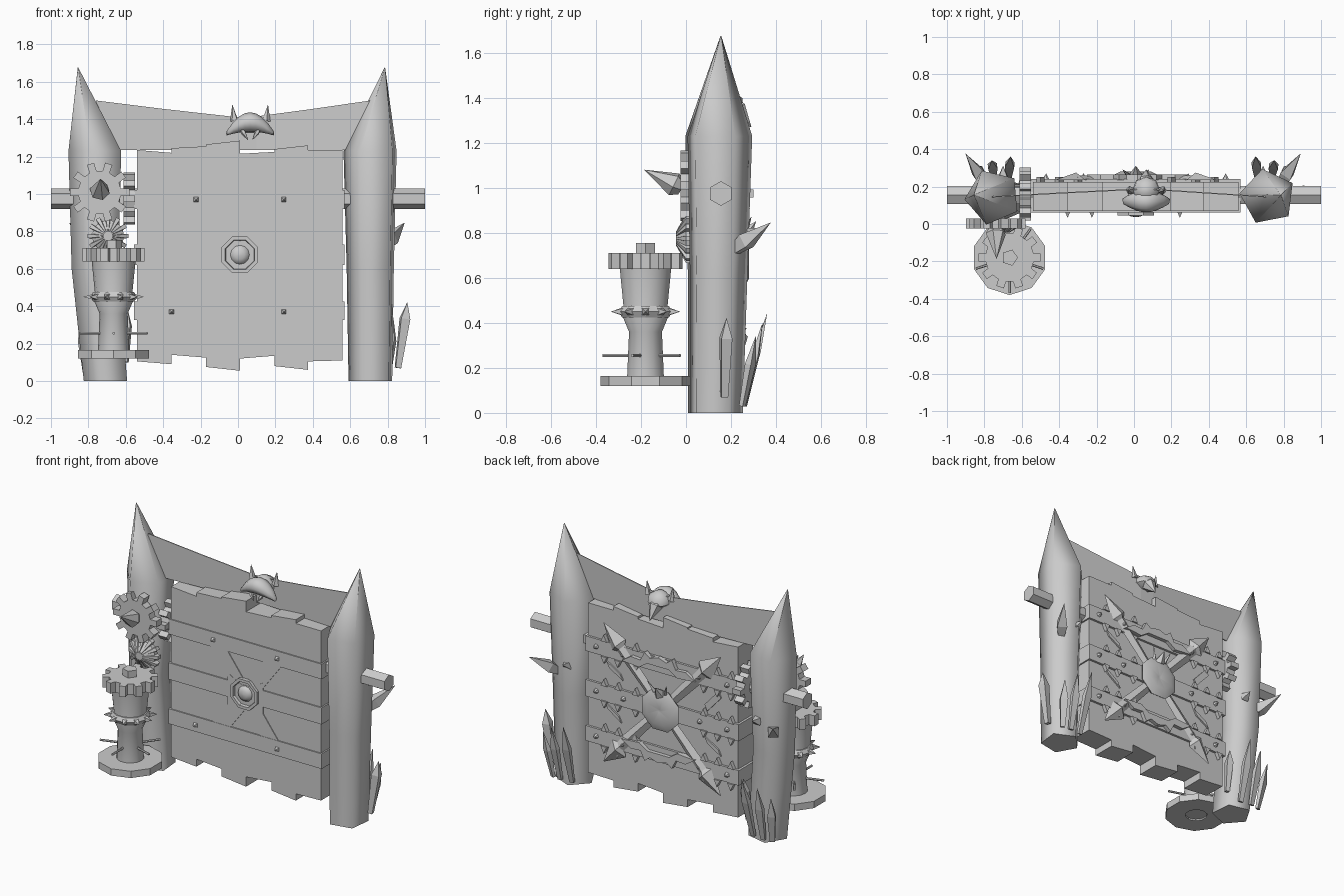
import bpy, bmesh, math
from math import sin, cos, pi, radians
from mathutils import Vector

old = bpy.data.objects.get("Cube")
if old:
    bpy.data.objects.remove(old)

grey = bpy.data.materials.new("plain_grey")
grey.use_nodes = True
grey.diffuse_color = (0.6, 0.6, 0.6, 1)
grey.node_tree.nodes["Principled BSDF"].inputs["Base Color"].default_value = (0.6, 0.6, 0.6, 1)


def finish(name, bm, smooth=None):
    bmesh.ops.recalc_face_normals(bm, faces=bm.faces)
    me = bpy.data.meshes.new(name)
    bm.to_mesh(me)
    bm.free()
    ob = bpy.data.objects.new(name, me)
    bpy.context.collection.objects.link(ob)
    me.materials.append(grey)
    if smooth:
        bpy.ops.object.select_all(action='DESELECT')
        ob.select_set(True)
        bpy.context.view_layer.objects.active = ob
        bpy.ops.object.shade_smooth_by_angle(angle=radians(smooth))
    return ob


def loft(name, rings, smooth=None, closed=False):
    """Skin a list of equal-length rings of points."""
    bm = bmesh.new()
    vs = [[bm.verts.new(p) for p in r] for r in rings]
    n = len(vs[0])
    pairs = list(zip(vs, vs[1:])) + ([(vs[-1], vs[0])] if closed else [])
    for a, b in pairs:
        for i in range(n):
            bm.faces.new((a[i], a[(i + 1) % n], b[(i + 1) % n], b[i]))
    if not closed:
        bm.faces.new(vs[0])
        bm.faces.new(vs[-1])
    return finish(name, bm, smooth)


def plate(name, outline, lo, hi, axis='y'):
    """Extrude a 2D outline along an axis."""
    put = {'y': lambda p, d: (p[0], d, p[1]), 'x': lambda p, d: (d, p[0], p[1]),
           'z': lambda p, d: (p[0], p[1], d)}[axis]
    return loft(name, [[put(p, d) for p in outline] for d in (lo, hi)])


def box(name, x0, x1, y0, y1, z0, z1):
    return plate(name, [(x0, z0), (x1, z0), (x1, z1), (x0, z1)], y0, y1)


def ring(cx, cy, r, n, turn=0.0):
    return [(cx + r * cos(turn + 2 * pi * i / n), cy + r * sin(turn + 2 * pi * i / n)) for i in range(n)]


def turned(name, cx, cy, profile, n, turn=0.0, smooth=None, closed=False):
    return loft(name, [[(x, y, z) for x, y in ring(cx, cy, r, n, turn)] for r, z in profile], smooth, closed)


def spike(name, base, tip, r, sides=4, belly=0.0, flat=1.0):
    """Pointed spike; belly is where along its length it is widest."""
    a, b = Vector(base), Vector(tip)
    q = (b - a).to_track_quat('Z', 'Y')
    rows = [(0, r)] if not belly else [(0, r * 0.6), (belly, r)]
    rows.append((1, 0.001))
    return loft(name, [[a + (b - a) * t + q @ Vector((x, y * flat, 0))
                        for x, y in ring(0, 0, s, sides, pi / 4)] for t, s in rows])


def gear_outline(cx, cy, r_in, r_out, teeth):
    pts = []
    for i in range(teeth):
        for f, r in ((-.27, r_in), (-.2, r_out), (.2, r_out), (.27, r_in)):
            a = 2 * pi * (i + f) / teeth
            pts.append((cx + r * cos(a), cy + r * sin(a)))
    return pts


# Sharpened five-sided posts
for side, cx, tipx, turn in (("left", 0.715, 0.785, 173), ("right", -0.755, -0.855, 185)):
    rows = [(0.0, .715 if cx > 0 else -.7, .13, .125), (.6, cx, .14, .135), (1.23, cx, .145, .152),
            (1.675, tipx, .155, .002)]
    loft(side + "_post", [[(x, y, z) for x, y in ring(px, py, r, 5, radians(turn))]
                          for z, px, py, r in rows], 80)

# Beam running through both posts
plate("cross_beam", ring(.155, .975, .055, 6, pi / 6), -1, 1, 'x')

# Uneven upright boards: left edge, right edge, bottom pair, top pair
boards = [(-.54, -.355, .105, .09, 1.235, 1.22), (-.355, -.17, .14, .125, 1.245, 1.255),
          (-.17, .01, .075, .055, 1.265, 1.285), (.01, .195, .12, .135, 1.215, 1.225),
          (.195, .375, .08, .06, 1.24, 1.26), (.375, .56, .105, .11, 1.235, 1.235)]
for x0, x1, b0, b1, t0, t1 in boards:
    plate("gate_board", [(x0, b0), (x1, b1), (x1, t1), (x0, t0)], .07, .225)
for z0, z1 in ((.325, .425), (.62, .73), (.92, 1.02)):
    box("gate_band", -.555, .57, .062, .24, z0, z1)

# Front cross brace and round boss
for s in (-1, 1):
    plate("front_brace", [(.01 + s * x, z) for x, z in
          ((-.26, .92), (-.13, .92), (.24, .425), (.11, .425))], .064, .069)
    plate("front_brace_wing", [(.01 + s * x, z) for x, z in
          ((.04, .73), (.13, .78), (.13, .56), (.04, .62))], .062, .069)
oct_rows = [(.105, .07), (.105, .045), (.085, .045), (.08, .07)]
loft("boss_ring", [[(x, y, z) for x, z in ring(.01, .675, r, 8, pi / 8)] for r, y in oct_rows], closed=True)
loft("boss_dome", [[(x, y, z) for x, z in ring(.01, .675, r, 12)]
                   for r, y in ((.055, .07), (.045, .05), (.025, .04), (.004, .037))], 60)

# Front nails
for x, z in ((-.225, .97), (.245, .97), (-.355, .37), (.245, .37)):
    spike("front_nail", (x, .065, z), (x, .035, z), .02)

# Back shield and four blades
loft("back_shield", [[(x, y, z) for x, z in ring(.01, .68, r, 8, pi / 8)]
                     for r, y in ((.13, .235), (.145, .255), (.09, .28), (.01, .265))], 50)
for sx in (-1, 1):
    for sz in (-1, 1):
        loft("back_blade", [[(.01 + sx * (a * .42 + w), y, .68 + sz * (a * .45 - w)) for w, y in
             ((-h, .235), (0, .235 + h * .8), (h, .235))]
             for a, h in ((.1, .022), (.72, .03), (.76, .05), (1.02, .002))])
# Beast head with tusks above the shield
spike("shield_horn", (.01, .26, .79), (.01, .31, .85), .035, 5)
for s in (-1, 1):
    spike("shield_fang", (.01 + s * .04, .26, .8), (.01 + s * .07, .29, .87), .015)

# Jagged back crests above and below the shield
crest = [(-.27, 0), (-.2, .045), (-.13, .04), (-.1, .1), (-.06, .07), (0, .09), (.06, .07), (.1, .1),
         (.13, .04), (.2, .045), (.27, 0), (.14, -.01), (.08, .03), (-.08, .03), (-.14, -.01)]
for s, z in ((1, .94), (-1, .42)):
    plate("back_crest", [(.02 + x, z + s * h) for x, h in crest], .235, .265)

# Back rivets, band teeth and patches
for z in (.375, .675, .97):
    for x in (-.47, -.27, .29, .49):
        spike("back_rivet", (x, .235, z), (x, .27, z), .02, 6)
    for x in (-.5, -.4, -.3, .2, .33, .43):
        for s in (-1, 1):
            plate("band_tooth", [(x - .022, z + s * .05), (x + .022, z + s * .05), (x, z + s * .095)], .224, .25)
for x, z, t in ((.37, .55, .09), (-.36, .82, -.09), (.36, .83, .08), (-.36, .52, .08)):
    plate("back_patch", [(x - .06, z - t / 2), (x + .04, z + t / 2 - .02), (x + .06, z + t / 2 + .02),
                         (x - .04, z - t / 2 + .04)], .22, .235)

# Sagging hide stretched between the posts
top_edge = [(-.76, 1.5, .145), (-.4, 1.455, .165), (0, 1.41, .185), (.1, 1.415, .185), (.4, 1.455, .165), (.71, 1.5, .145)]
loft("hanging_hide", [[(x, y - .003, 1.235), (x, y + .003, 1.235), (x, y + .003, z), (x, y - .003, z)]
                      for x, z, y in top_edge])

# Horned skull on the hide
arc = []
for i in range(9):
    t = -1 + i / 4
    r = .012 + .04 * (1 - t * t)
    c = (.065 + t * .125, .12 - .0 * t, 1.385 - .06 * t * t)
    arc.append([(c[0] + .25 * t * r * cos(a), c[1] + 1.1 * r * cos(a), c[2] + r * sin(a))
                for a in (2 * pi * k / 8 for k in range(8))])
loft("skull_brow", arc, 60)
turned("skull_dome", .065, .18, [(.03, 1.33), (.075, 1.36), (.07, 1.40), (.02, 1.43)], 8, smooth=60)
spike("skull_snout", (.065, .2, 1.38), (.065, .29, 1.27), .045, 6, .3)
for s in (-1, 1):
    spike("skull_horn", (.065 + s * .085, .18, 1.39), (.065 + s * .095, .18, 1.475), .024, 5)
    spike("skull_tusk", (.065 + s * .05, .1, 1.35), (.065 + s * .012, .09, 1.29), .014, 5, .4)

# Gears by the right post
plate("front_gear", gear_outline(-.74, 1.01, .115, .16, 10), -.025, .03)
spike("gear_spike", (-.74, -.02, 1.0), (-.735, -.185, 1.08), .055, 6, .2)
plate("side_gear", gear_outline(.16, .975, .105, .142, 10), -.612, -.55, 'x')
plate("side_axle", ring(.16, .975, .05, 8), -.65, -.53, 'x')
bevel = [gear_outline(-.695, .775, a, b, 12) for a, b in ((.085, .11), (.085, .11), (.025, .03))]
loft("bevel_gear", [[(x, y, z) for x, z in o] for o, y in zip(bevel, (.03, .0, -.045))])

# Capstan in front of the right post
cx, cy = -.665, -.18
turned("capstan_base", cx, cy, [(.2, .12), (.2, .165), (.07, .165), (.07, .12)], 10, pi / 10, closed=True)
turned("capstan_stem", cx, cy, [(.085, .13), (.075, .36), (.105, .43), (.1, .47), (.118, .65)], 14, smooth=30)
turned("capstan_collar", cx, cy, [(.11, .425), (.125, .45), (.11, .475)], 10)
plate("capstan_gear", gear_outline(cx, cy, .13, .167, 10), .64, .71, 'z')
turned("capstan_knob", cx, cy, [(.045, .7), (.045, .755)], 5)
for i in range(10):
    a = 2 * pi * i / 10
    spike("collar_spike", (cx + .11 * cos(a), cy + .11 * sin(a), .45),
          (cx + .16 * cos(a), cy + .16 * sin(a), .45), .022)
for i in range(5):
    d = Vector((cos(-pi / 2 + 2 * pi * i / 5), sin(-pi / 2 + 2 * pi * i / 5), 0))
    q = d.to_track_quat('Z', 'Y')
    c = Vector((cx, cy, .255))
    loft("capstan_bar", [[c + d * t + q @ Vector((x, y, 0)) for x, y in ring(0, 0, .007, 6)] for t in (.06, .19)])

# Spikes and leaning stakes on the posts
for s, px in ((1, .72), (-1, -.73)):
    spike("post_spike", (px + s * .06, .21, .72), (px + s * .17, .375, .845), .045, 4, .35)
    spike("post_stud", (px - s * .03, .25, .8), (px - s * .03, .31, .82), .035)
    for dx, y0, y1, top, lean in ((-.06, .25, .36, .44, -.01), (.02, .26, .34, .4, .01), (.08, .25, .31, .34, .03)):
        spike("back_stake", (px + s * dx, y0, .03), (px + s * (dx + lean), y1, top), .035, 4, .6, .6)
spike("side_stake", (.855, .17, .07), (.905, .18, .42), .035, 4, .75)
spike("inner_stake", (-.6, .2, .1), (-.59, .24, .38), .03, 4, .7)
